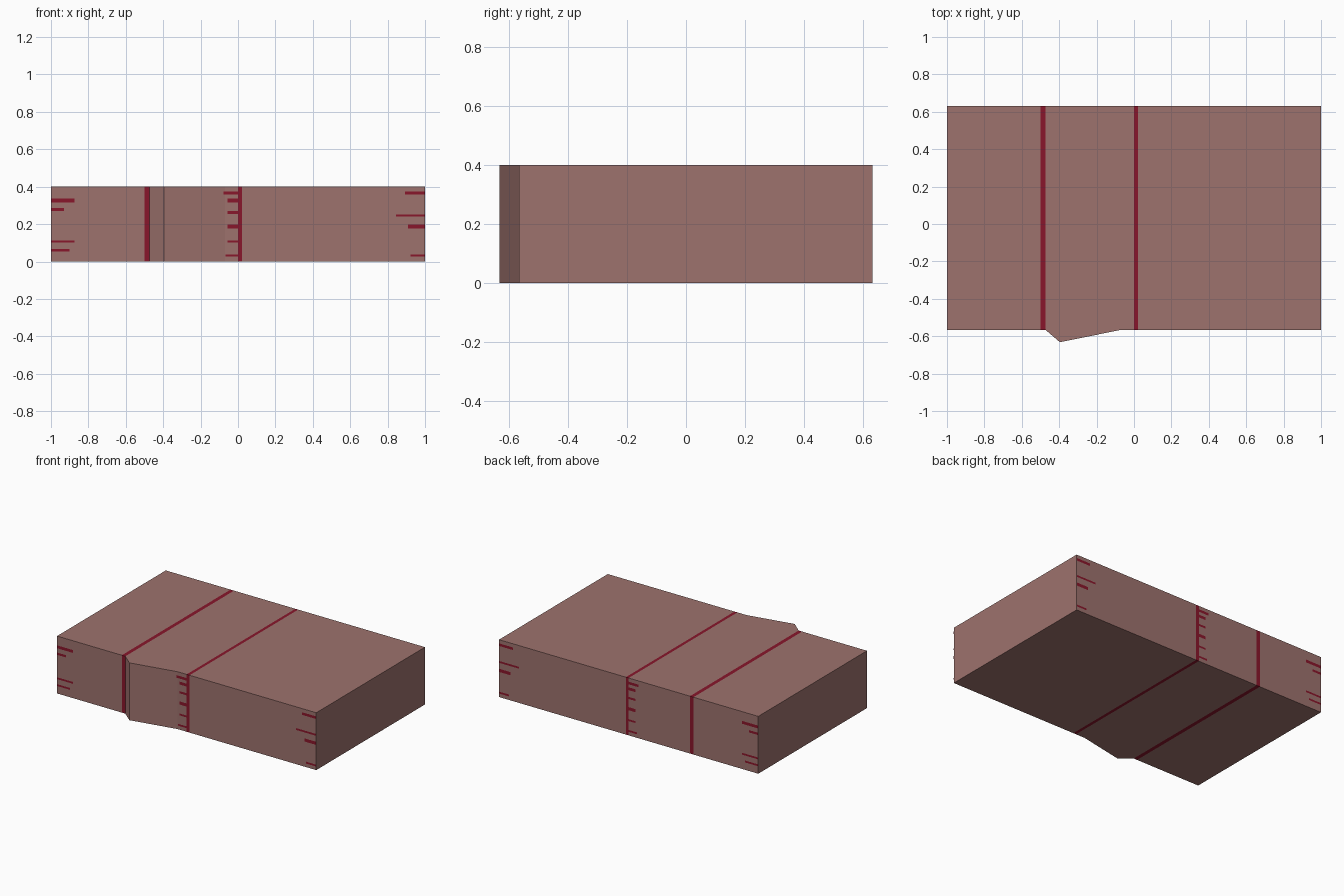
import bpy, bmesh

if "Cube" in bpy.data.objects:
    bpy.data.objects.remove(bpy.data.objects["Cube"])

HEIGHT, FRONT, BACK, LIFT = 0.4, -0.566, 0.632, 0.0015
STRIPES = [(-0.5, -0.473), (0.0, 0.022)]


def material(name, rgb):
    m = bpy.data.materials.new(name)
    m.diffuse_color = (*rgb, 1)
    m.use_nodes = True
    m.node_tree.nodes["Principled BSDF"].inputs["Base Color"].default_value = m.diffuse_color
    return m


clay = material("clay", (0.34, 0.17, 0.155))
red = material("dark_red", (0.25, 0.008, 0.024))


def make_object(name, bm, *mats):
    mesh = bpy.data.meshes.new(name)
    bm.to_mesh(mesh)
    bm.free()
    for m in mats:
        mesh.materials.append(m)
    obj = bpy.data.objects.new(name, mesh)
    bpy.context.collection.objects.link(obj)
    return obj


# Block: extruded plan outline with the wedge bump on the front
outline = [(-1, FRONT), (-0.473, FRONT), (-0.396, -0.632), (-0.07, FRONT),
           (1, FRONT), (1, BACK), (-1, BACK)]
bm = bmesh.new()
base = bm.faces.new([bm.verts.new((x, y, 0)) for x, y in outline])
top = bmesh.ops.extrude_face_region(bm, geom=[base])["geom"]
bmesh.ops.translate(bm, vec=(0, 0, HEIGHT),
                    verts=[g for g in top if isinstance(g, bmesh.types.BMVert)])

# Red stripes: slice the block and colour the bands between the cuts
for x in [edge for stripe in STRIPES for edge in stripe]:
    bmesh.ops.bisect_plane(bm, geom=bm.verts[:] + bm.edges[:] + bm.faces[:],
                           dist=1e-5, plane_co=(x, 0, 0), plane_no=(1, 0, 0))
bmesh.ops.recalc_face_normals(bm, faces=bm.faces[:])
for f in bm.faces:
    cx = f.calc_center_bounds().x
    f.material_index = int(any(a < cx < b for a, b in STRIPES))
make_object("block", bm, clay, red)

# Short painted dashes: (x start, x end, z centre, thickness)
left = [(-1, -0.875, 0.326, 0.02), (-1, -0.93, 0.278, 0.016),
        (-1, -0.875, 0.107, 0.013), (-1, -0.9, 0.059, 0.013)]
middle = [(-0.078, 0, 0.366, 0.018), (-0.055, 0, 0.326, 0.02),
          (-0.055, 0, 0.262, 0.015), (-0.055, 0, 0.187, 0.022),
          (-0.055, 0, 0.107, 0.013), (-0.067, 0, 0.032, 0.013)]
right = [(0.893, 1, 0.366, 0.018), (0.845, 1, 0.246, 0.013),
         (0.91, 1, 0.187, 0.022), (0.922, 1, 0.032, 0.013)]

for name, y, flip in (("front_dashes", FRONT - LIFT, False),
                      ("back_dashes", BACK + LIFT, True)):
    bm = bmesh.new()
    for x0, x1, z, t in left + middle + right:
        lo, hi = z - t / 2, z + t / 2
        quad = [(x0, y, lo), (x1, y, lo), (x1, y, hi), (x0, y, hi)]
        bm.faces.new([bm.verts.new(p) for p in (quad[::-1] if flip else quad)])
    make_object(name, bm, red)
